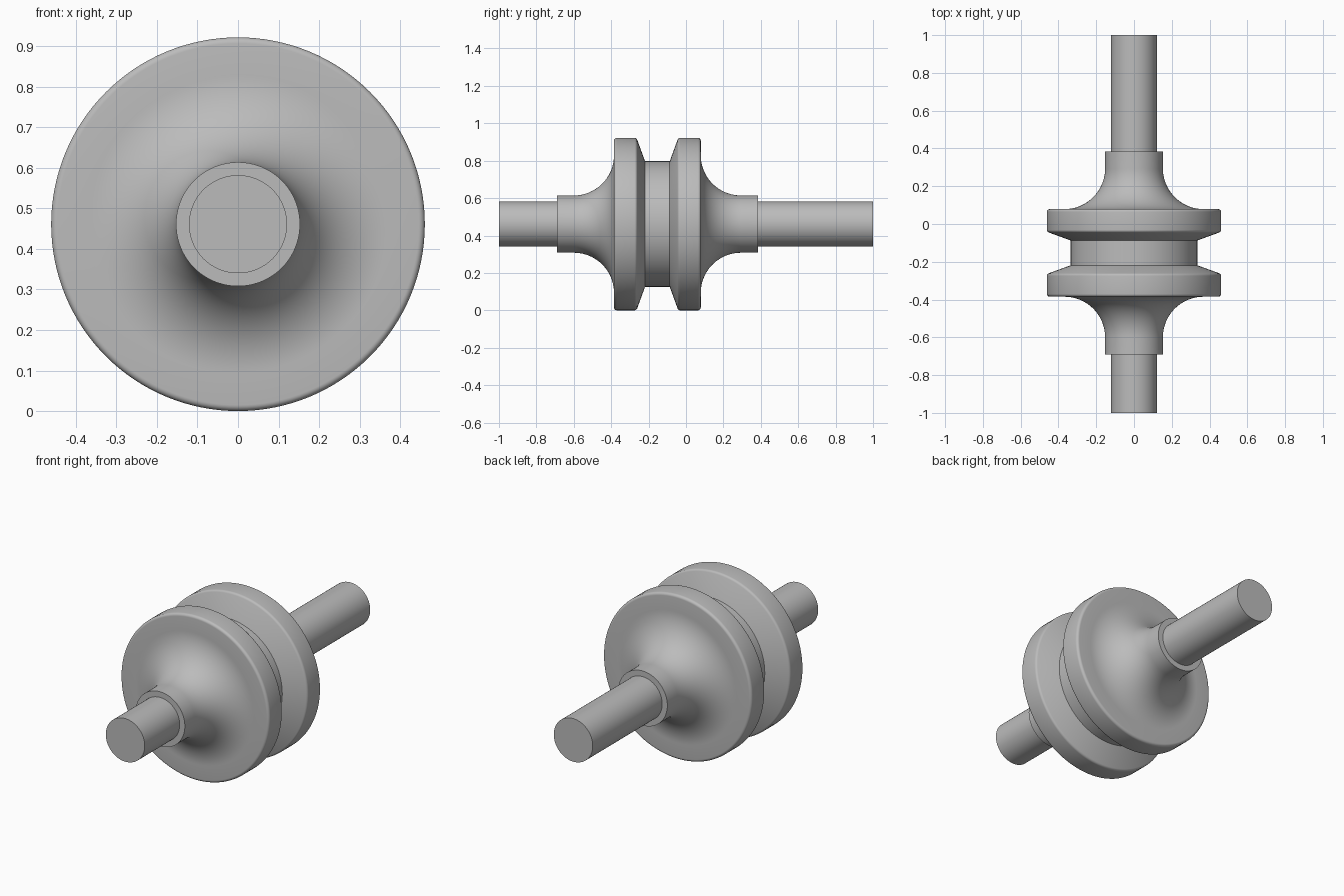
import bpy
import math

cube = bpy.data.objects.get("Cube")
if cube:
    bpy.data.objects.remove(cube, do_unlink=True)

SEGMENTS = 128
AXIS_Z = 0.461
MID_Y = -0.153

grey = bpy.data.materials.new("plain grey")
grey.use_nodes = True
colour = (0.5, 0.5, 0.5, 1)
grey.diffuse_color = colour
grey.node_tree.nodes["Principled BSDF"].inputs["Base Color"].default_value = colour


def arc(cy, cr, radius, start, end, steps):
    """Points (y, r) along an arc, angles in degrees."""
    angles = [math.radians(start + (end - start) * i / steps) for i in range(steps + 1)]
    return [(cy + radius * math.cos(a), cr + radius * math.sin(a)) for a in angles]


def lathe(name, profile):
    """Revolve a (y, r) profile about the long axis and cap both ends."""
    verts, faces = [], []
    for y, r in profile:
        for s in range(SEGMENTS):
            a = math.tau * s / SEGMENTS
            verts.append((r * math.cos(a), y, r * math.sin(a)))
    for i in range(len(profile) - 1):
        for s in range(SEGMENTS):
            t = (s + 1) % SEGMENTS
            a, b = i * SEGMENTS, (i + 1) * SEGMENTS
            faces.append((a + s, b + s, b + t, a + t))
    last = (len(profile) - 1) * SEGMENTS
    faces.append(tuple(range(SEGMENTS)))
    faces.append(tuple(reversed(range(last, last + SEGMENTS))))
    mesh = bpy.data.meshes.new(name)
    mesh.from_pydata(verts, [], faces)
    mesh.materials.append(grey)
    obj = bpy.data.objects.new(name, mesh)
    obj.location.z = AXIS_Z
    bpy.context.collection.objects.link(obj)
    bpy.ops.object.select_all(action="DESELECT")
    obj.select_set(True)
    bpy.context.view_layer.objects.active = obj
    bpy.ops.object.shade_smooth_by_angle(angle=math.radians(30))
    return obj


# Grooved roller with flared hubs: half profile, mirrored about its middle
half = [(-0.537, 0.153)]
half += arc(-0.447, 0.368, 0.215, -90, 0, 24)          # hub flare
half += arc(-0.217, 0.446, 0.015, 180, 90, 6)          # outer rim edge
half += arc(-0.122, 0.446, 0.015, 90, 20, 5)           # inner rim edge
half += [(-0.066, 0.336)]                              # groove floor
profile = half + [(-y, r) for y, r in reversed(half)]
lathe("grooved_roller", [(MID_Y + y, r) for y, r in profile])

# Shaft ends, seated slightly inside the hubs
lathe("front_shaft", [(-1.0, 0.121), (-0.68, 0.121)])
lathe("back_shaft", [(0.375, 0.121), (1.0, 0.121)])
